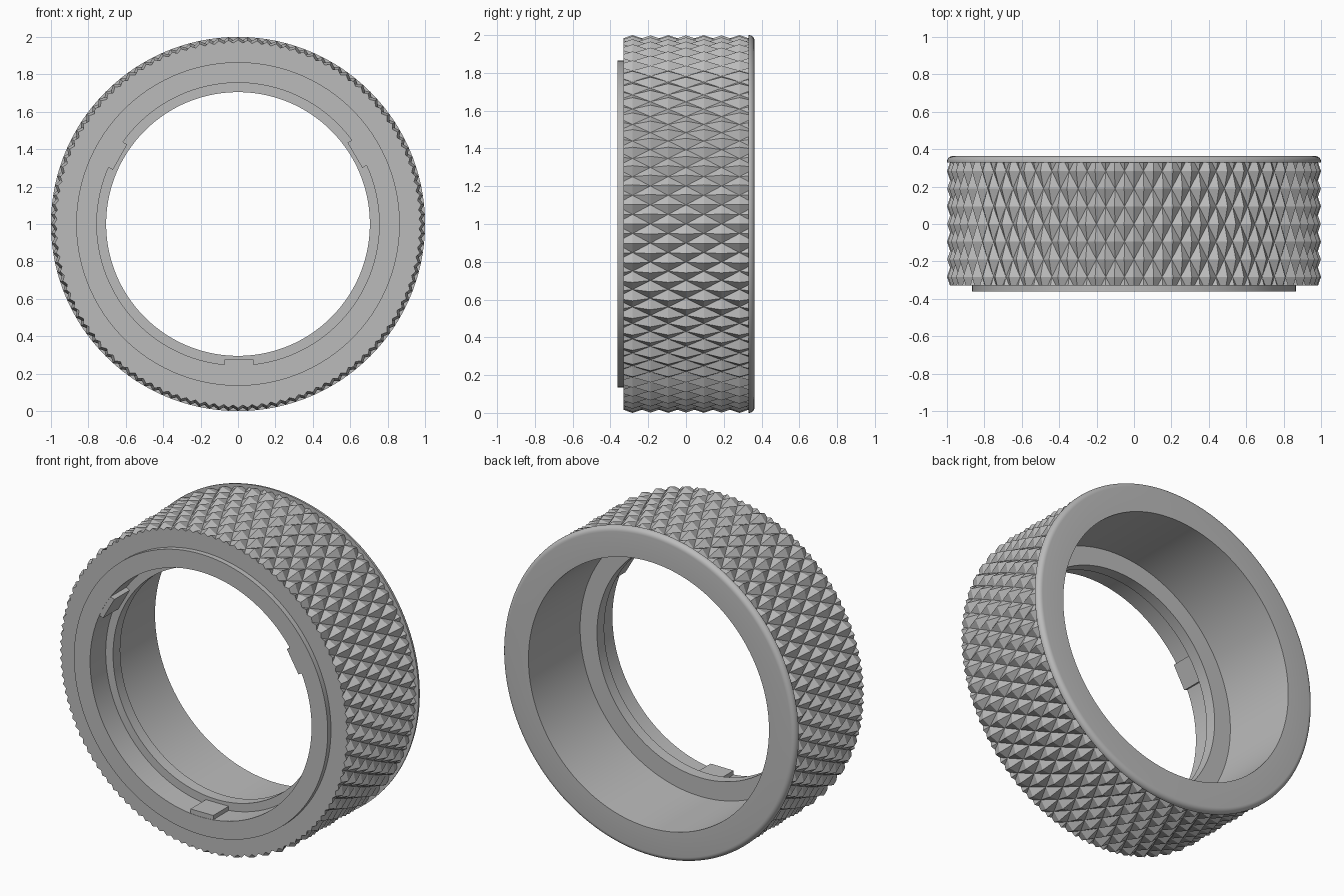
import bpy, bmesh, math
from mathutils import Matrix, Vector

old = bpy.data.objects.get("Cube")
if old:
    bpy.data.objects.remove(old, do_unlink=True)

grey = bpy.data.materials.new("plain grey")
grey.use_nodes = True
GREY = (0.5, 0.5, 0.5, 1)
grey.diffuse_color = GREY
grey.node_tree.nodes["Principled BSDF"].inputs["Base Color"].default_value = GREY

CENTRE = Vector((0, 0, 1))
TEETH = 60            # diamonds around the ring
ROWS = 7              # diamond rows along the width
EDGE = 0.33           # half width of the knurled band
DEPTH = 0.032         # groove depth
SEG = TEETH * 4


def polar(radius, turn, y):
    a = turn * math.tau
    return CENTRE + Vector((radius * math.cos(a), y, radius * math.sin(a)))


def finish(bm, name, smooth):
    bmesh.ops.recalc_face_normals(bm, faces=bm.faces)
    mesh = bpy.data.meshes.new(name)
    bm.to_mesh(mesh)
    bm.free()
    mesh.materials.append(grey)
    obj = bpy.data.objects.new(name, mesh)
    bpy.context.collection.objects.link(obj)
    if smooth:
        bpy.ops.object.select_all(action='DESELECT')
        obj.select_set(True)
        bpy.context.view_layer.objects.active = obj
        bpy.ops.object.shade_smooth_by_angle(angle=math.radians(25))
    return obj


# Ring body: stepped bore, inner lip, front boss and rounded rear flange
fillet = [(0.97 + 0.03 * math.cos(t), 0.333 + 0.03 * math.sin(t))
          for t in (math.pi / 2 * (1 - k / 6) for k in range(7))]
core = 1 - DEPTH - 0.004
profile = [(0.755, -0.362), (0.755, -0.21), (0.705, -0.21), (0.705, -0.14),
           (0.82, -0.14), (0.82, 0.363)] + fillet + [
           (1, EDGE), (core, EDGE), (core, -EDGE), (0.865, -EDGE), (0.865, -0.362)]
bm = bmesh.new()
loops = [[bm.verts.new(polar(r, i / SEG, y)) for i in range(SEG)] for r, y in profile]
for k, loop in enumerate(loops):
    nxt = loops[(k + 1) % len(loops)]
    for i in range(SEG):
        j = (i + 1) % SEG
        bm.faces.new((loop[i], loop[j], nxt[j], nxt[i]))
finish(bm, "ring_body", True)

# Diamond knurl: alternating peaks and grooves on a grid, cut flat at both edges
bm = bmesh.new()
cols = TEETH * 2
step = 2 * EDGE / ROWS
rows = []
for j in range(ROWS):
    y = -EDGE + step * (j + 0.5)
    rows.append([bm.verts.new(polar(1 - DEPTH * ((i + j) % 2), i / cols, y))
                 for i in range(cols)])
for j in range(ROWS - 1):
    a, b = rows[j], rows[j + 1]
    for i in range(cols):
        n = (i + 1) % cols
        if (i + j) % 2:
            bm.faces.new((a[i], a[n], b[n]))
            bm.faces.new((a[i], b[n], b[i]))
        else:
            bm.faces.new((a[i], a[n], b[i]))
            bm.faces.new((a[n], b[n], b[i]))
for row, j, y in ((rows[0], 0, -EDGE), (rows[-1], ROWS - 1, EDGE)):
    rim = [bm.verts.new(polar(1 - DEPTH * (1 if i % 2 else 0.5), i / cols / 2, y))
           for i in range(cols * 2)]
    foot = [bm.verts.new(polar(core - 0.01, i / cols / 2, y)) for i in range(cols * 2)]
    for i in range(cols):
        n, m, e = (i + 1) % cols, 2 * i + 1, (2 * i + 2) % (2 * cols)
        if (i + j) % 2:
            bm.faces.new((row[i], rim[2 * i], rim[m]))
            bm.faces.new((row[i], rim[m], row[n]))
            bm.faces.new((row[n], rim[m], rim[e]))
        else:
            bm.faces.new((row[i], rim[2 * i], rim[m]))
            bm.faces.new((row[i], rim[m], row[n]))
            bm.faces.new((row[n], rim[m], rim[e]))
        bm.faces.new((rim[2 * i], foot[2 * i], foot[m], rim[m]))
        bm.faces.new((rim[m], foot[m], foot[e], rim[e]))
finish(bm, "knurled_grip", False)

# Three flat locking tabs inside the front bore
for k in range(3):
    bm = bmesh.new()
    bmesh.ops.create_cube(bm, size=1)
    bmesh.ops.scale(bm, vec=(0.156, 0.152, 0.045), verts=bm.verts)
    bmesh.ops.translate(bm, vec=(0, -0.284, -0.7475), verts=bm.verts)
    turn = Matrix.Rotation(math.tau * k / 3 - 0.008, 4, 'Y')
    bmesh.ops.transform(bm, matrix=Matrix.Translation(CENTRE) @ turn, verts=bm.verts)
    finish(bm, f"locking_tab_{k + 1}", False)
